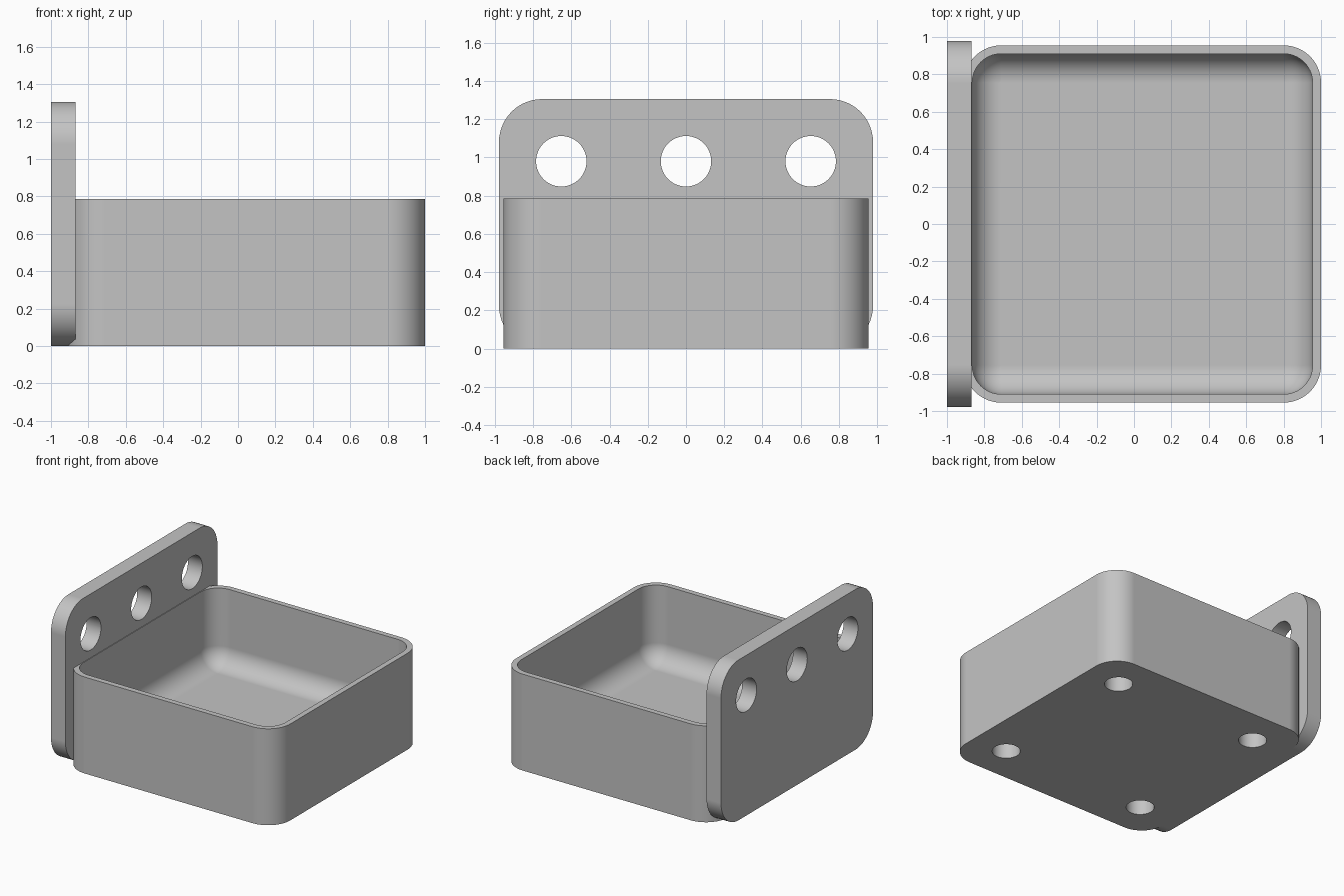
import bpy, bmesh, math
from mathutils import Matrix

if "Cube" in bpy.data.objects:
    bpy.data.objects.remove(bpy.data.objects["Cube"], do_unlink=True)

SEG = 14                      # segments per rounded corner
TRAY_X, TRAY_HALF, TRAY_H = 0.045, 0.955, 0.785
WALL, FLOOR, FILLET = 0.045, 0.16, 0.155
HOLE_SPACING = 0.652

grey = bpy.data.materials.new("plain grey")
grey.use_nodes = True
colour = (0.55, 0.55, 0.55, 1)
grey.diffuse_color = colour
grey.node_tree.nodes["Principled BSDF"].inputs["Base Color"].default_value = colour


def rounded_rect(half_u, half_v, radius):
    """Outline points, counter-clockwise."""
    points = []
    for corner in range(4):
        su = 1 if corner in (0, 3) else -1
        sv = 1 if corner < 2 else -1
        for i in range(SEG + 1):
            a = math.pi / 2 * (corner + i / SEG)
            points.append((su * (half_u - radius) + radius * math.cos(a),
                           sv * (half_v - radius) + radius * math.sin(a)))
    return points


def loft(name, rings):
    """Closed solid through a list of point rings, capped at both ends."""
    bm = bmesh.new()
    loops = [[bm.verts.new(p) for p in ring] for ring in rings]
    for low, high in zip(loops, loops[1:]):
        for i in range(len(low)):
            j = (i + 1) % len(low)
            bm.faces.new((low[i], low[j], high[j], high[i]))
    bm.faces.new(loops[0][::-1])
    bm.faces.new(loops[-1])
    bmesh.ops.remove_doubles(bm, verts=bm.verts, dist=0.0001)
    bmesh.ops.recalc_face_normals(bm, faces=bm.faces)
    return finish(name, bm)


def finish(name, bm):
    mesh = bpy.data.meshes.new(name)
    bm.to_mesh(mesh)
    bm.free()
    mesh.materials.append(grey)
    obj = bpy.data.objects.new(name, mesh)
    bpy.context.collection.objects.link(obj)
    return obj


def drill(obj, centres, radius, depth, turn=Matrix()):
    """Cut round holes centred on the given points."""
    bm = bmesh.new()
    for c in centres:
        bmesh.ops.create_cone(bm, cap_ends=True, segments=48, radius1=radius,
                              radius2=radius, depth=depth,
                              matrix=Matrix.Translation(c) @ turn)
    cutter = finish("hole_cutter", bm)
    cutter.hide_render = True
    mod = obj.modifiers.new("holes", "BOOLEAN")
    mod.operation, mod.solver, mod.object = "DIFFERENCE", "EXACT", cutter
    select(obj)
    bpy.ops.object.modifier_apply(modifier=mod.name)
    bpy.data.objects.remove(cutter, do_unlink=True)


def select(obj):
    bpy.ops.object.select_all(action="DESELECT")
    obj.select_set(True)
    bpy.context.view_layer.objects.active = obj


def smooth(obj):
    select(obj)
    bpy.ops.object.shade_smooth_by_angle(angle=math.radians(30))
    weighted = obj.modifiers.new("flat_face_normals", "WEIGHTED_NORMAL")
    weighted.keep_sharp = True


# Open tray: outside wall, rim, inside wall, then a rounded blend into the floor
def tray_ring(inset, z, corner):
    half = TRAY_HALF - inset
    return [(x + TRAY_X, y, z) for x, y in rounded_rect(half, half, corner)]


rings = [tray_ring(0, 0, 0.2), tray_ring(0, TRAY_H, 0.2), tray_ring(WALL, TRAY_H, FILLET)]
for i in range(SEG + 1):
    a = math.pi / 2 * i / SEG
    rings.append(tray_ring(WALL + FILLET * (1 - math.cos(a)),
                           FLOOR + FILLET * (1 - math.sin(a)),
                           FILLET * math.cos(a)))
tray = loft("tray", rings)

# Four blind holes under the tray
drill(tray, [(TRAY_X + sx * HOLE_SPACING, sy * HOLE_SPACING, 0)
             for sx in (-1, 1) for sy in (-1, 1)], 0.105, 0.26)
smooth(tray)

# Upright mounting plate with three through holes
outline = rounded_rect(0.978, 0.6525, 0.225)
plate = loft("mounting_plate", [[(x, y, z + 0.6525) for y, z in outline]
                                for x in (-1, -0.87)])
drill(plate, [(-0.935, k * HOLE_SPACING, 0.98) for k in (-1, 0, 1)],
      0.132, 0.4, Matrix.Rotation(math.pi / 2, 4, "Y"))
smooth(plate)
